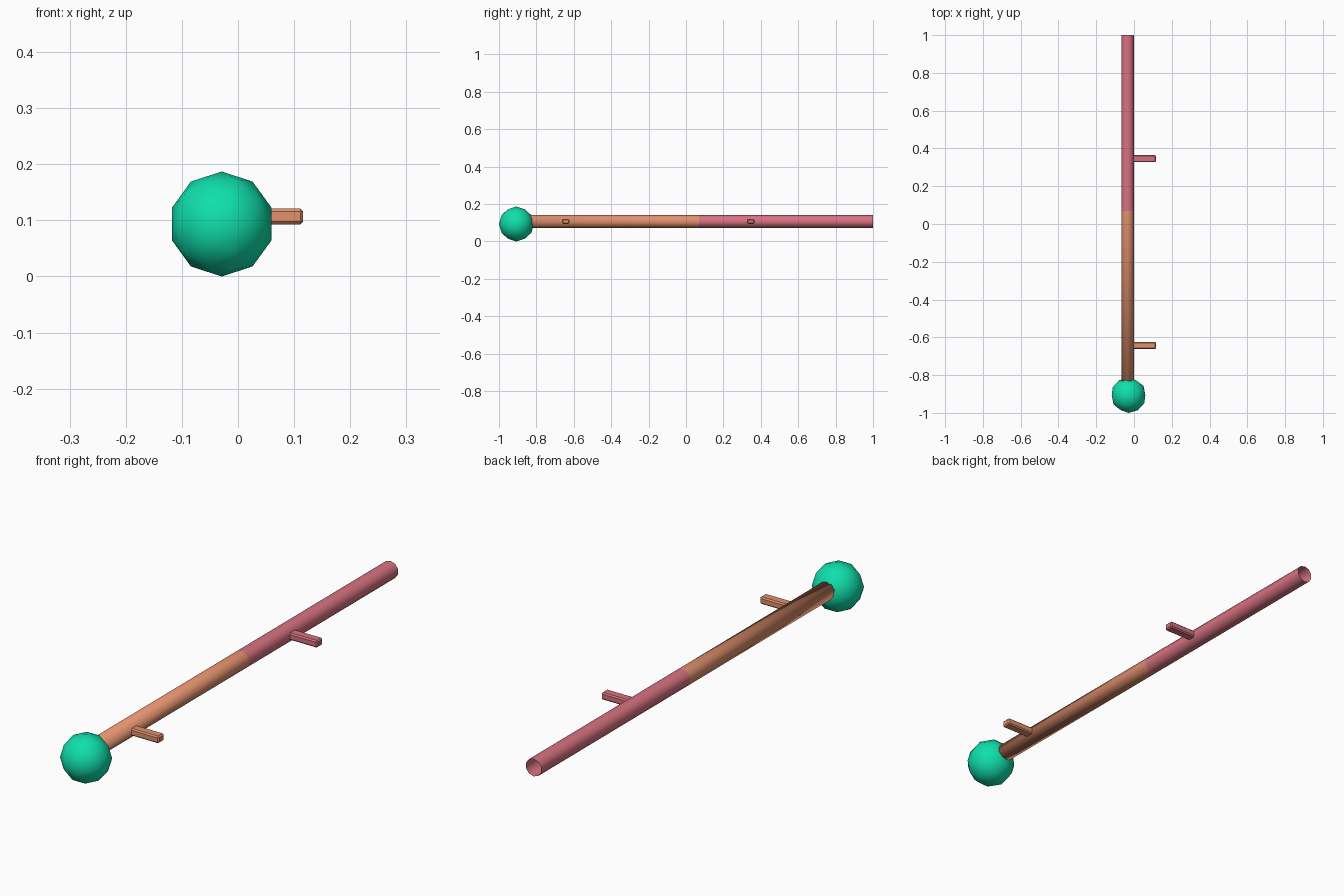
import bpy, bmesh, math
from mathutils import Matrix

if "Cube" in bpy.data.objects:
    bpy.data.objects.remove(bpy.data.objects["Cube"])


def material(name, rgb):
    m = bpy.data.materials.new(name)
    m.diffuse_color = (*rgb, 1)
    m.use_nodes = True
    m.node_tree.nodes["Principled BSDF"].inputs["Base Color"].default_value = m.diffuse_color
    return m


green = material("sea green", (0.005, 0.74, 0.41))
orange = material("light orange", (0.75, 0.28, 0.155))
pink = material("dusty pink", (0.68, 0.17, 0.22))

AXIS_X, AXIS_Z = -0.034, 0.107


def make(name, bm, mats, smooth=False):
    bmesh.ops.recalc_face_normals(bm, faces=bm.faces)
    for f in bm.faces:
        f.smooth = smooth
    me = bpy.data.meshes.new(name)
    bm.to_mesh(me)
    bm.free()
    for m in mats:
        me.materials.append(m)
    ob = bpy.data.objects.new(name, me)
    bpy.context.collection.objects.link(ob)
    return ob


# Round knob: low-poly ball with its pole along y
bm = bmesh.new()
bmesh.ops.create_icosphere(bm, subdivisions=2, radius=0.0935)
# turn one equator vertex to the top once the pole points along y
eq = max((v for v in bm.verts if abs(v.co.z) < 1e-4), key=lambda v: v.co.y)
turn = math.pi / 2 - math.atan2(eq.co.y, eq.co.x)
bm.transform(Matrix.Translation((-0.029, -0.9065, 0.0935))
             @ Matrix.Rotation(math.pi / 2, 4, 'X') @ Matrix.Rotation(turn, 4, 'Z'))
make("knob", bm, [green], True)

# Long shaft: open at the back, closed inside the knob, two colours along y
SIDES, R = 10, 0.0345
bm = bmesh.new()
rings = []
for y in (-0.84, 0.07, 1.0):
    rings.append([bm.verts.new((AXIS_X + R * math.sin(2 * math.pi * i / SIDES), y,
                                AXIS_Z + R * math.cos(2 * math.pi * i / SIDES)))
                  for i in range(SIDES)])
for k in range(2):
    for i in range(SIDES):
        j = (i + 1) % SIDES
        f = bm.faces.new((rings[k][i], rings[k][j], rings[k + 1][j], rings[k + 1][i]))
        f.material_index = k
bm.faces.new(rings[0])
make("shaft", bm, [orange, pink], True)


# Side pegs: chamfered bars
def peg(name, y, mat):
    x0, x1 = -0.012, 0.116
    bm = bmesh.new()
    bmesh.ops.create_cube(bm, size=1)
    bm.transform(Matrix.Translation(((x0 + x1) / 2, y, AXIS_Z))
                 @ Matrix.Diagonal((x1 - x0, 0.038, 0.028, 1)))
    bmesh.ops.bevel(bm, geom=bm.edges[:], offset=0.005, segments=1, affect='EDGES')
    make(name, bm, [mat])


peg("front_peg", -0.643, orange)
peg("back_peg", 0.346, pink)
